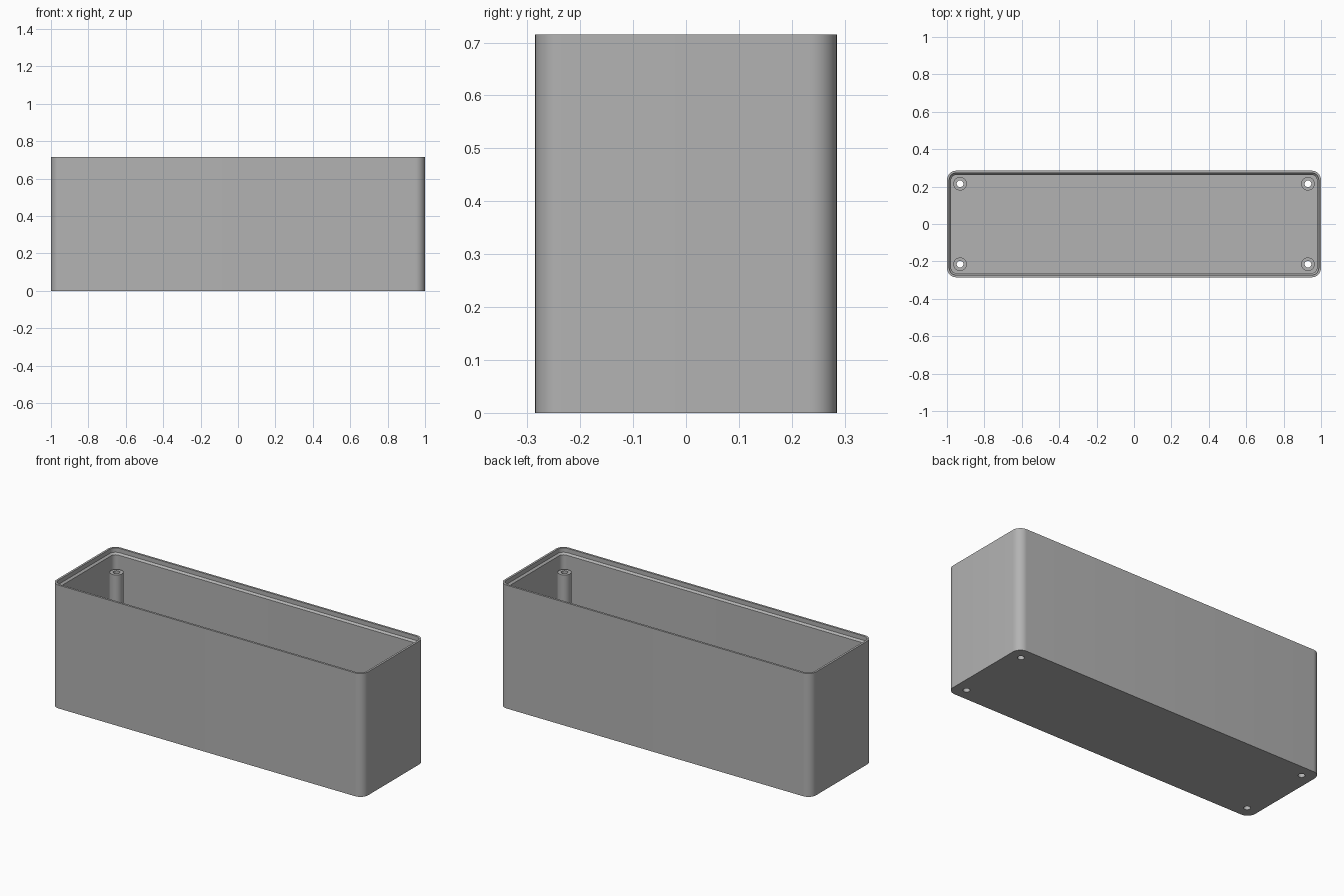
import bpy, bmesh, math

cube = bpy.data.objects.get("Cube")
if cube:
    bpy.data.objects.remove(cube, do_unlink=True)

HX, HY, HEIGHT, RADIUS = 1.0, 0.285, 0.715, 0.05
FLOOR, POST_TOP = 0.025, 0.605
POST_R, HOLE_R = 0.036, 0.018
POST_X, POST_Y = 0.93, 0.215

grey = bpy.data.materials.new("plain grey")
grey.use_nodes = True
colour = (0.45, 0.45, 0.45, 1)
grey.diffuse_color = colour
grey.node_tree.nodes["Principled BSDF"].inputs["Base Color"].default_value = colour


def rounded_loop(bm, inset, z, steps=10):
    """Rounded rectangle, inset from the outside of the box."""
    r = RADIUS - inset
    verts = []
    for k, (sx, sy) in enumerate([(1, 1), (-1, 1), (-1, -1), (1, -1)]):
        for i in range(steps + 1):
            a = (k + i / steps) * math.pi / 2
            verts.append(bm.verts.new((sx * (HX - RADIUS) + r * math.cos(a),
                                       sy * (HY - RADIUS) + r * math.sin(a), z)))
    return verts


def circle_loop(bm, x, y, radius, z, steps=32):
    return [bm.verts.new((x + radius * math.cos(i * math.tau / steps),
                          y + radius * math.sin(i * math.tau / steps), z))
            for i in range(steps)]


def bridge(bm, a, b):
    n = len(a)
    for i in range(n):
        bm.faces.new((a[i], a[(i + 1) % n], b[(i + 1) % n], b[i]))


def fill_with_holes(bm, loops):
    """Flat sheet between an outer loop and the loops inside it."""
    edges = []
    for loop in loops:
        for i, v in enumerate(loop):
            w = loop[(i + 1) % len(loop)]
            edges.append(bm.edges.get((v, w)) or bm.edges.new((v, w)))
    bmesh.ops.triangle_fill(bm, use_beauty=True, use_dissolve=False, edges=edges)


bm = bmesh.new()

# Wall: outside, flat rim, stepped lip, inside
profile = [(0, 0), (0, HEIGHT), (0.012, HEIGHT), (0.012, HEIGHT - 0.025),
           (0.022, HEIGHT - 0.035), (0.022, FLOOR)]
rings = [rounded_loop(bm, inset, z) for inset, z in profile]
for lower, upper in zip(rings, rings[1:]):
    bridge(bm, lower, upper)

# Hollow screw posts, open through the floor
under_holes, post_feet = [], []
for sx in (-1, 1):
    for sy in (-1, 1):
        x, y = sx * POST_X, sy * POST_Y
        sections = [(HOLE_R, 0), (HOLE_R, POST_TOP),
                    (POST_R, POST_TOP), (POST_R, FLOOR)]
        loops = [circle_loop(bm, x, y, r, z) for r, z in sections]
        for a, b in zip(loops, loops[1:]):
            bridge(bm, a, b)
        under_holes.append(loops[0])
        post_feet.append(loops[-1])

# Underside and floor
fill_with_holes(bm, [rings[0]] + under_holes)
fill_with_holes(bm, [rings[-1]] + post_feet)
bmesh.ops.recalc_face_normals(bm, faces=bm.faces[:])

mesh = bpy.data.meshes.new("open_box")
bm.to_mesh(mesh)
bm.free()
mesh.materials.append(grey)
box = bpy.data.objects.new("open_box", mesh)
bpy.context.collection.objects.link(box)

bpy.ops.object.select_all(action="DESELECT")
box.select_set(True)
bpy.context.view_layer.objects.active = box
bpy.ops.object.shade_smooth_by_angle(angle=math.radians(30))
